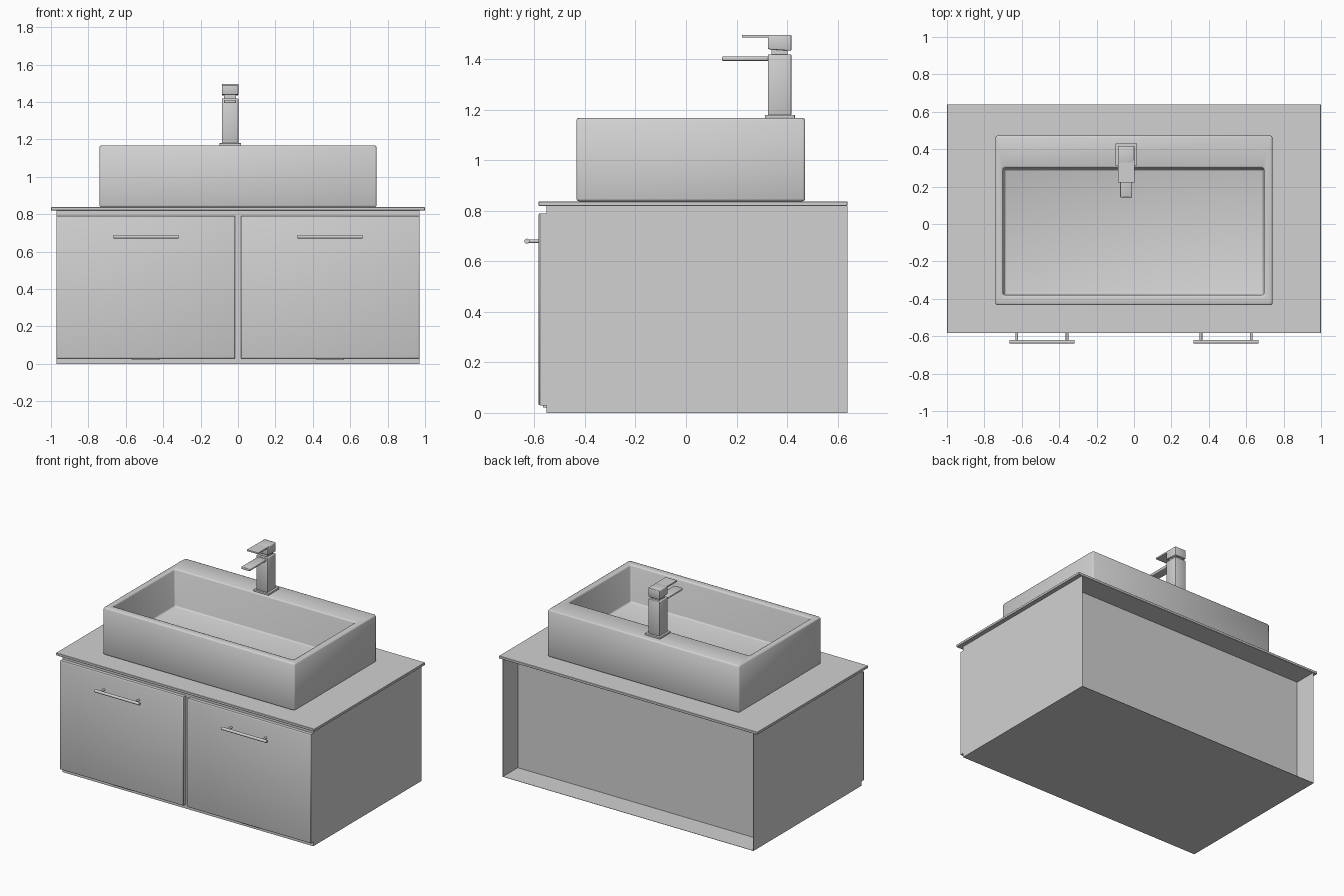
import bpy, bmesh, math
from mathutils import Matrix

if "Cube" in bpy.data.objects:
    bpy.data.objects.remove(bpy.data.objects["Cube"], do_unlink=True)

grey = bpy.data.materials.new("plain grey")
grey.use_nodes = True
grey.diffuse_color = (0.64, 0.64, 0.64, 1)
grey.node_tree.nodes["Principled BSDF"].inputs["Base Color"].default_value = (0.64, 0.64, 0.64, 1)


def finish(name, bm, bevel=0, segments=2, smooth=False, pick=lambda edge: True):
    """Bevel the picked edges, then turn the mesh into a grey object."""
    bmesh.ops.recalc_face_normals(bm, faces=bm.faces)
    if bevel:
        bmesh.ops.bevel(bm, geom=[e for e in bm.edges if pick(e)], offset=bevel,
                        segments=segments, profile=0.5, affect='EDGES', clamp_overlap=True)
    for f in bm.faces:
        f.smooth = smooth
    mesh = bpy.data.meshes.new(name)
    bm.to_mesh(mesh)
    bm.free()
    mesh.materials.append(grey)
    obj = bpy.data.objects.new(name, mesh)
    bpy.context.collection.objects.link(obj)
    return obj


def loft(name, rings, **kw):
    """Stack of rectangles (x0, x1, y0, y1, z), closed at both ends."""
    bm = bmesh.new()
    loops = [[bm.verts.new(p) for p in ((a, c, z), (b, c, z), (b, d, z), (a, d, z))]
             for a, b, c, d, z in rings]
    for low, high in zip(loops, loops[1:]):
        for i in range(4):
            j = (i + 1) % 4
            bm.faces.new((low[i], low[j], high[j], high[i]))
    bm.faces.new(loops[0])
    bm.faces.new(loops[-1])
    return finish(name, bm, **kw)


def box(name, x0, x1, y0, y1, z0, z1, **kw):
    return loft(name, [(x0, x1, y0, y1, z0), (x0, x1, y0, y1, z1)], **kw)


def rod(name, centre, radius, length, axis):
    bm = bmesh.new()
    turn = Matrix.Rotation(math.pi / 2, 4, 'Y' if axis == 'x' else 'X')
    bmesh.ops.create_cone(bm, cap_ends=True, segments=16, radius1=radius, radius2=radius,
                          depth=length, matrix=Matrix.Translation(centre) @ turn)
    obj = finish(name, bm, smooth=True)
    for edge in obj.data.edges:
        ends = [obj.data.vertices[v].co for v in edge.vertices]
        along = (ends[0] - ends[1])["xy".index(axis)]
        edge.use_edge_sharp = abs(along) < length / 2


# Cabinet carcass, open behind its recessed back panel
T = 0.002
FRONT, BACK = -0.553, 0.64
box("cabinet_front", -0.97, 0.97, FRONT, FRONT + T, 0, 0.82)
box("cabinet_floor", -0.97, 0.97, FRONT, BACK, 0, T)
box("cabinet_back", -0.97 + T, 0.97 - T, 0.475, 0.477, T, 0.82)
for side, x in (("right", -0.97), ("left", 0.97 - T)):
    box(side + "_side_panel", x, x + T, FRONT, BACK, 0, 0.82)

# Countertop
box("countertop", -1, 1, -0.584, BACK, 0.82, 0.838, bevel=0.002, segments=1)

# Doors with rounded fronts, bar handles and small lower grips
DOOR = -0.584
for side, s in (("right", -1), ("left", 1)):
    def span(a, b):
        return sorted((s * a, s * b))
    door = box(side + "_door", *span(0.016, 0.97), DOOR, FRONT, 0.03, 0.79,
               bevel=0.006, smooth=True,
               pick=lambda e: all(v.co.y < DOOR + 0.001 for v in e.verts))
    for face in door.data.polygons:
        face.use_smooth = face.normal.y < -0.01
    box(side + "_door_grip", *span(0.42, 0.567), -0.567, FRONT, 0.021, 0.03)
    rod(side + "_handle_bar", (s * 0.492, -0.63, 0.68), 0.01, 0.348, 'x')
    for n, x in (("inner", 0.358), ("outer", 0.627)):
        rod(f"{side}_handle_{n}_post", (s * x, -0.605, 0.68), 0.007, 0.045, 'y')

# Basin: outer wall, rim, inner wall and floor
outer = (-0.741, 0.741, -0.434, 0.472)
loft("basin", [outer + (0.838,), outer + (1.168,),
               (-0.7, 0.695, -0.38, 0.3, 1.168),
               (-0.692, 0.69, -0.374, 0.292, 0.91)],
     bevel=0.01, smooth=True)

# Tap
soft = dict(bevel=0.004, smooth=True)
box("tap_base", -0.1, 0.017, 0.312, 0.431, 1.167, 1.18, bevel=0.002)
box("tap_column", -0.086, 0.002, 0.324, 0.417, 1.178, 1.42, **soft)
box("tap_spout", -0.074, -0.01, 0.142, 0.33, 1.394, 1.411, **soft)
box("tap_neck", -0.074, -0.01, 0.338, 0.402, 1.418, 1.442)
head = box("tap_head", -0.086, 0.002, 0.324, 0.417, 1.434, 1.497, **soft)
for v in head.data.vertices:
    if v.co.z < 1.46 and v.co.y < 0.36:
        v.co.z += 0.006
box("tap_lever", -0.086, 0.002, 0.221, 0.34, 1.486, 1.497, bevel=0.002)
